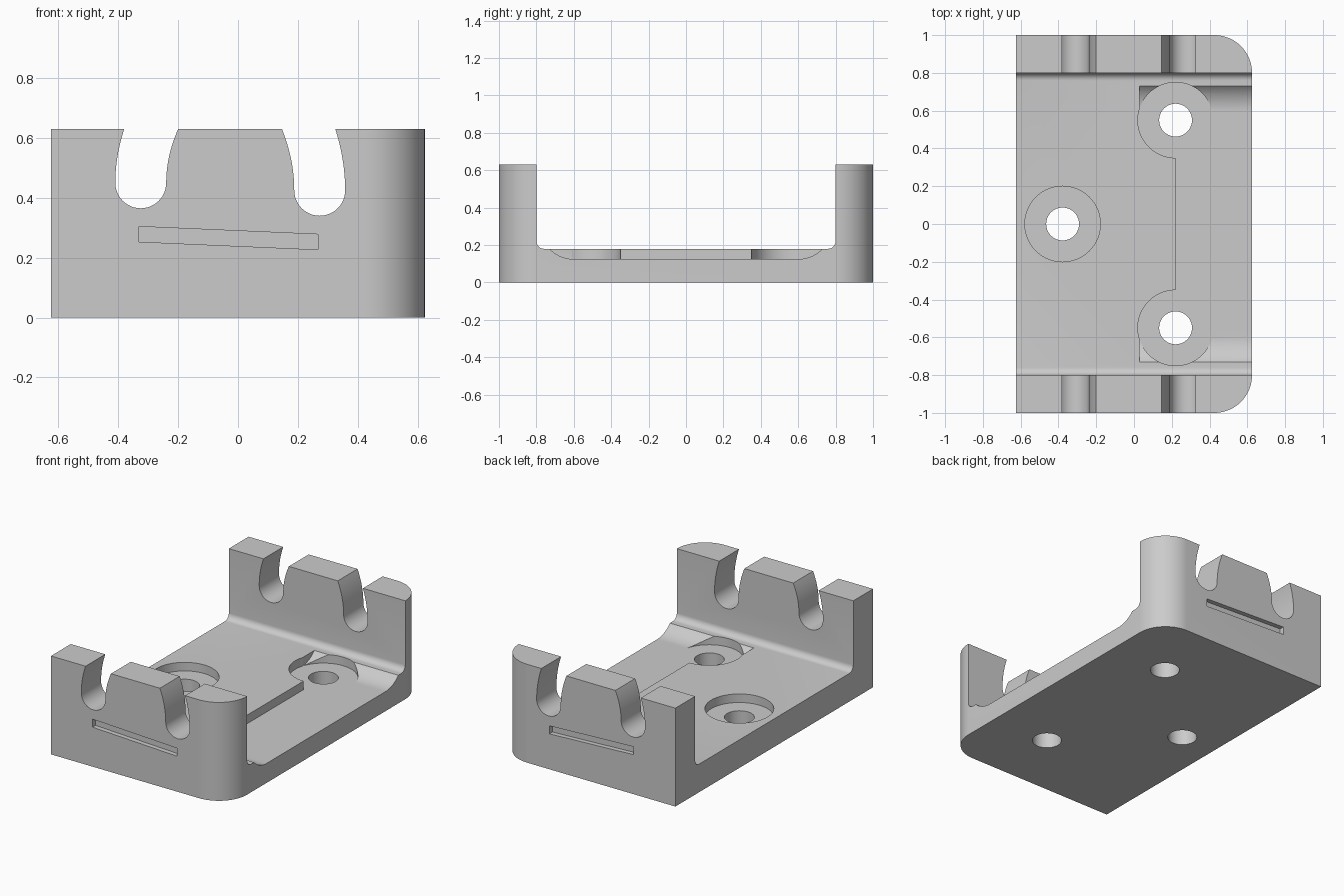
import bpy, bmesh, math

if "Cube" in bpy.data.objects:
    bpy.data.objects.remove(bpy.data.objects["Cube"], do_unlink=True)

W, L, H = 0.625, 1.0, 0.63      # half width, half length, height
FLOOR, POCKET = 0.18, 0.125     # floor and recess heights
WALL = 0.8                      # inner face of the end walls

grey = bpy.data.materials.new("plain grey")
grey.use_nodes = True
grey.diffuse_color = (0.6, 0.6, 0.6, 1)
grey.node_tree.nodes["Principled BSDF"].inputs["Base Color"].default_value = (0.6, 0.6, 0.6, 1)


def arc(cx, cy, r, a0, a1, n=12):
    angles = [math.radians(a0 + (a1 - a0) * i / n) for i in range(n + 1)]
    return [(cx + r * math.cos(a), cy + r * math.sin(a)) for a in angles]


def prism(name, outline, axis, lo, hi):
    """Extrude a 2D outline along the given axis."""
    place = {"x": lambda p, d: (d, p[0], p[1]),
             "y": lambda p, d: (p[0], d, p[1]),
             "z": lambda p, d: (p[0], p[1], d)}[axis]
    bm = bmesh.new()
    a = [bm.verts.new(place(p, lo)) for p in outline]
    b = [bm.verts.new(place(p, hi)) for p in outline]
    bm.faces.new(a)
    bm.faces.new(b[::-1])
    for i in range(len(a)):
        j = (i + 1) % len(a)
        bm.faces.new((a[j], a[i], b[i], b[j]))
    bmesh.ops.recalc_face_normals(bm, faces=bm.faces)
    mesh = bpy.data.meshes.new(name)
    bm.to_mesh(mesh)
    bm.free()
    mesh.materials.append(grey)
    obj = bpy.data.objects.new(name, mesh)
    bpy.context.collection.objects.link(obj)
    return obj


def combine(body, cutter, operation="DIFFERENCE"):
    cutter.hide_render = True
    mod = body.modifiers.new("cut", "BOOLEAN")
    mod.object, mod.operation, mod.solver = cutter, operation, "EXACT"
    bpy.context.view_layer.update()
    graph = bpy.context.evaluated_depsgraph_get()
    mesh = bpy.data.meshes.new_from_object(body.evaluated_get(graph))
    body.modifiers.clear()
    body.data = mesh
    bpy.data.objects.remove(cutter, do_unlink=True)


def box(x0, x1, y0, y1):
    return [(x0, y0), (x1, y0), (x1, y1), (x0, y1)]


# Channel: floor and two end walls with inner fillets
F = 0.04
half = [(L, 0), (L, H), (WALL, H)] + arc(WALL - F, FLOOR + F, F, 0, -90, 8)
channel = half + [(-y, z) for y, z in reversed(half)]
bracket = prism("bracket", channel, "x", -W, W)

# Two rounded vertical corners on the left side
R = 0.2
plan = [(-W, -L)] + arc(W - R, -L + R, R, -90, 0, 20) + arc(W - R, L - R, R, 0, 90, 20) + [(-W, L)]
combine(bracket, prism("corner_cutter", plan, "z", -0.1, 1), "INTERSECT")

# Open side pocket with curved ramps at both ends
RAMP = 0.18
for side in (-1, 1):
    ramp = [(0.5, 0.3), (0.5, POCKET)]
    ramp += arc(0.6, POCKET + RAMP, RAMP, -90, -math.degrees(math.acos(0.13 / RAMP)), 12)
    ramp += [(0.73, 0.3)]
    # the ramp starts beyond the centre of the screw recess
    ramp[0], ramp[1] = (0.55, 0.3), (0.55, POCKET)
    combine(bracket, prism("ramp_cutter", [(side * y, z) for y, z in ramp], "x", 0.03, 0.8))
combine(bracket, prism("pocket_cutter", box(0.22, 0.8, -0.57, 0.57), "z", POCKET, 0.3))

# Round screw recesses with through holes
for x, y in ((-0.378, 0), (0.22, 0.55), (0.22, -0.55)):
    combine(bracket, prism("recess_cutter", arc(x, y, 0.2, 0, 360, 64)[:-1], "z", POCKET, 0.3))
    combine(bracket, prism("hole_cutter", arc(x, y, 0.087, 0, 360, 40)[:-1], "z", -0.1, 0.4))

# Leaning round-bottomed cable slots through both walls
for cx, cz, lean_left, lean_right in ((-0.325, 0.45, 0.03, 0.04), (0.273, 0.425, -0.041, -0.033)):
    r, top = 0.085, H + 0.03
    steps = [i / 10 for i in range(1, 11)]
    rise = H - cz

    def edge(x, lean):
        return [(x + lean * ((top - cz) * t / rise) ** 2, cz + (top - cz) * t) for t in steps]

    slot = arc(cx, cz, r, 180, 360, 24) + edge(cx + r, lean_right) + edge(cx - r, lean_left)[::-1]
    combine(bracket, prism("slot_cutter", slot, "y", -1.2, 1.2))

# Shallow slanted grooves on the outer wall faces
groove = [(-0.33, 0.253), (0.268, 0.227), (0.268, 0.278), (-0.33, 0.304)]
for side in (-1, 1):
    combine(bracket, prism("groove_cutter", groove, "y", *sorted((side * 0.97, side * 1.1))))

# Smooth curved surfaces, crisp edges
bpy.ops.object.select_all(action="DESELECT")
bracket.select_set(True)
bpy.context.view_layer.objects.active = bracket
bpy.ops.object.shade_smooth_by_angle(angle=math.radians(25))
